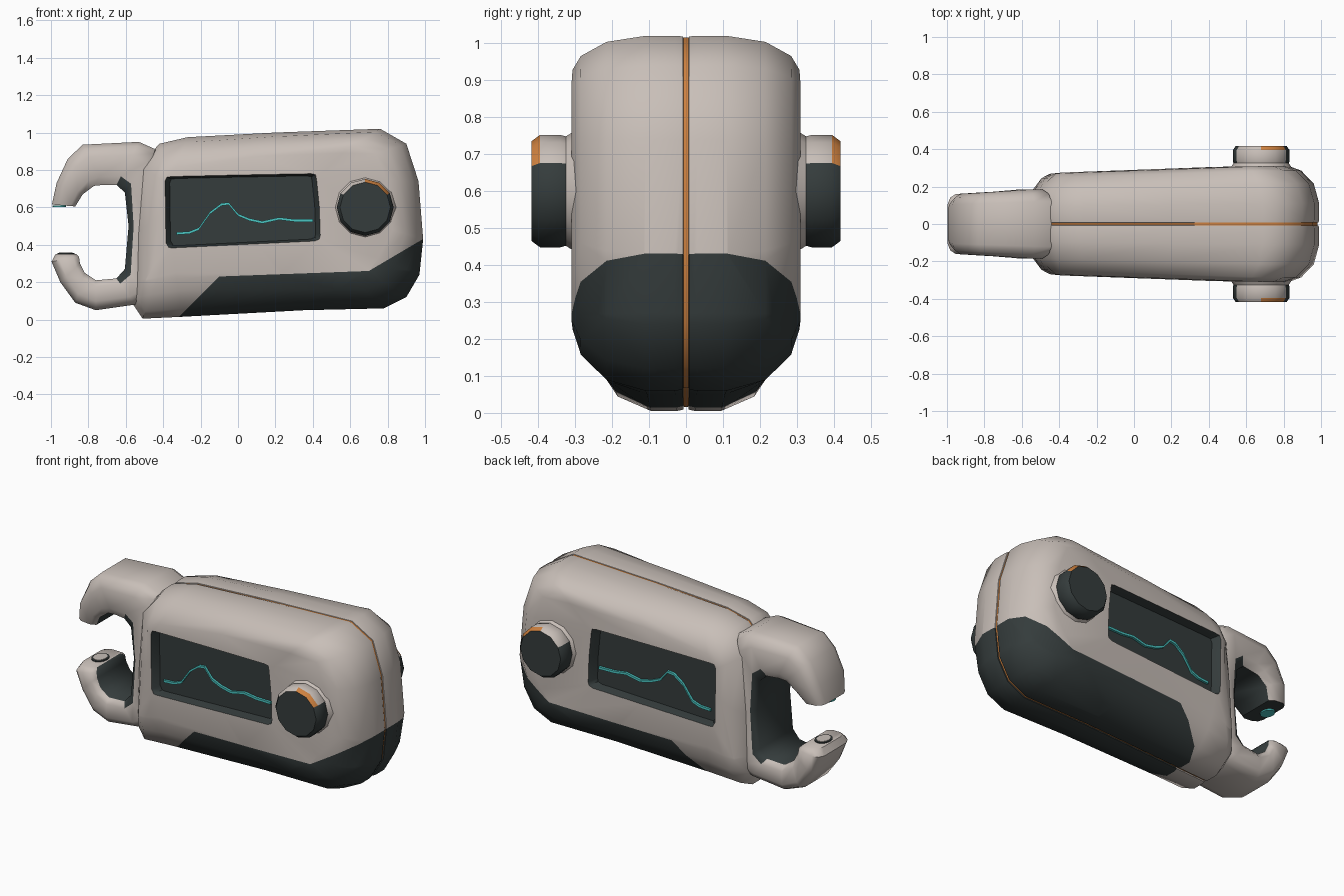
import bpy, bmesh, math
from mathutils import Vector

if "Cube" in bpy.data.objects:
    bpy.data.objects.remove(bpy.data.objects["Cube"])


def material(name, rgb):
    m = bpy.data.materials.new(name)
    m.use_nodes = True
    m.diffuse_color = (*rgb, 1)
    node = next(n for n in m.node_tree.nodes if n.type == 'BSDF_PRINCIPLED')
    node.inputs["Base Color"].default_value = (*rgb, 1)
    node.inputs["Roughness"].default_value = 0.6
    return m


MATS = [material("warm_grey", (0.58, 0.52, 0.48)),
        material("charcoal", (0.035, 0.045, 0.045)),
        material("orange", (0.62, 0.22, 0.05)),
        material("teal", (0.07, 0.56, 0.54))]
GREY, DARK, ORANGE, TEAL = range(4)


def finish(bm, name, angle=45):
    bmesh.ops.recalc_face_normals(bm, faces=bm.faces)
    me = bpy.data.meshes.new(name)
    bm.to_mesh(me)
    bm.free()
    for m in MATS:
        me.materials.append(m)
    me.shade_smooth()
    me.set_sharp_from_angle(angle=math.radians(angle))
    ob = bpy.data.objects.new(name, me)
    bpy.context.collection.objects.link(ob)
    return ob


def loft(bm, rings, paint=lambda row, col, centre: GREY, caps=(GREY, GREY)):
    """Skin closed rings of equal length; paint picks a colour per quad."""
    rows = [[bm.verts.new(p) for p in r] for r in rings]
    n = len(rows[0])
    for i, (a, b) in enumerate(zip(rows, rows[1:])):
        for j in range(n):
            k = (j + 1) % n
            f = bm.faces.new((a[j], a[k], b[k], b[j]))
            f.material_index = paint(i, j, f.calc_center_median())
    for row, c in ((rows[0], caps[0]), (rows[-1], caps[1])):
        bm.faces.new(row).material_index = c


# Side outline of the body and the matching outline of the screen opening
OUTLINE = [Vector(p) for p in (
    (-.56, .08), (-.51, .005), (-.3, .015), (.35, .05), (.78, .06), (.9, .12),
    (.97, .24), (.99, .43), (.965, .74), (.9, .94), (.76, 1.02), (.2, 1.0),
    (-.27, .975), (-.42, .94), (-.53, .82), (-.555, .45))]
SCREEN = [Vector(p) for p in (
    (-.385, .41), (-.37, .385), (-.35, .383), (.1, .405), (.41, .42), (.435, .43),
    (.44, .45), (.435, .6), (.42, .75), (.415, .775), (.39, .78), (0, .773),
    (-.35, .765), (-.38, .762), (-.39, .74), (-.388, .58))]


def taper(x):
    return min(1, 0.86 + 0.117 * (x + 0.5))


def inset_ring(d, y):
    ring = []
    for p, q in zip(OUTLINE, SCREEN):
        gap = (q - p).length
        step = min(d * (1.4 if p.y < 0.25 else 1), 0.8 * gap)
        v = p.lerp(q, step / gap)
        ring.append((v.x, y * taper(v.x), v.y))
    return ring


def screen_ring(scale, y):
    c = Vector((0.025, 0.585))
    pts = [c + (q - c) * scale for q in SCREEN]
    return [(p.x, y * taper(p.x), p.y) for p in pts]


def in_grip(c):
    under = c.z < 0.234 + 0.037 * c.x or c.z < 0.26 + 0.59 * (c.x - 0.7)
    return under and c.z < c.x + 0.33


# Body halves with recessed screens and a dark lower grip
FLOOR = 0.26
for side, label in ((-1, "front"), (1, "back")):
    bm = bmesh.new()
    rings = [inset_ring(d, side * y) for d, y in
             ((.025, .005), (.003, .008), (0, .03), (0, .11), (.03, .215),
              (.10, .285), (.17, .31))]
    rings += [screen_ring(s, side * y) for s, y in ((1, .315), (.985, .305), (.94, FLOOR))]
    loft(bm, rings, lambda i, j, c: DARK if i >= 7 else GREY, (DARK, DARK))
    # Cut the grip boundary into the shell
    for co, no in (((0, 0, .234), (-.037, 0, 1)), ((.7, 0, .26), (-.59, 0, 1)),
                   ((0, 0, .33), (-1, 0, 1))):
        bmesh.ops.bisect_plane(bm, geom=bm.verts[:] + bm.edges[:] + bm.faces[:],
                               plane_co=co, plane_no=no, dist=1e-5)
    for f in bm.faces:
        if in_grip(f.calc_center_median()):
            f.material_index = DARK
    finish(bm, label + "_body_half", 50)

    # Pulse trace standing on the screen floor
    trace = ((-.33, .46), (-.26, .465), (-.21, .485), (-.15, .57), (-.09, .615),
             (-.05, .62), (0, .56), (.06, .535), (.13, .52), (.22, .54), (.3, .53), (.4, .53))
    bm = bmesh.new()
    loft(bm, [[(x, side * y * taper(x), z + h) for y, h in
               ((FLOOR, -.007), (FLOOR + .015, -.007), (FLOOR + .015, .007), (FLOOR, .007))]
              for x, z in trace], lambda i, j, c: TEAL, (TEAL, TEAL))
    finish(bm, label + "_pulse_line")

    # Dial: flared collar, twelve-sided wall, bevelled dark cap, orange mark
    def dial_paint(i, j, c):
        a = math.degrees(math.atan2(c.z - 0.6, c.x - 0.68)) % 360
        if i == 3 and 30 < a < 90:
            return ORANGE
        if i < 1 or 30 < a < 150 and i < 4:
            return GREY
        return DARK

    bm = bmesh.new()
    angles = [math.tau * k / 12 for k in range(12)]
    loft(bm, [[(.68 + r * math.cos(a), side * y, .6 + r * math.sin(a)) for a in angles]
              for r, y in ((.17, .29), (.148, .325), (.152, .34), (.152, .395), (.135, .418))],
         dial_paint, (GREY, DARK))
    finish(bm, label + "_dial", 40)

# Orange seam between the halves
bm = bmesh.new()
loft(bm, [inset_ring(.008, y) for y in (-.007, .007)],
     lambda i, j, c: ORANGE, (ORANGE, ORANGE))
finish(bm, "seam_strip")

# C-shaped clip: outer and inner points swept from upper tip to lower tip
CLIP = [((-.995, .615), (-.87, .605)), ((-.97, .73), (-.83, .67)),
        ((-.91, .86), (-.77, .715)), ((-.83, .935), (-.72, .72)),
        ((-.53, .95), (-.65, .72)), ((-.44, .91), (-.605, .68)),
        ((-.45, .5), (-.585, .5)), ((-.45, .12), (-.605, .27)),
        ((-.55, .08), (-.65, .22)), ((-.76, .05), (-.76, .21)),
        ((-.87, .09), (-.82, .25)), ((-.95, .2), (-.845, .3)),
        ((-.997, .31), (-.85, .335)), ((-.975, .35), (-.865, .35))]
SECTION = [(0, .65), (.1, .88), (.3, 1), (.8, 1), (1, .85)]
bm = bmesh.new()
rings = []
for o, i in CLIP:
    o, i = Vector(o), Vector(i)
    w = 0.16 + 0.025 * min(1, (o.x + 1) / 0.5)
    w *= 0.8 if (o, i) in ((Vector(CLIP[0][0]), Vector(CLIP[0][1])),
                           (Vector(CLIP[-1][0]), Vector(CLIP[-1][1]))) else 1
    half = [(o.lerp(i, s), w * f) for s, f in SECTION]
    rings.append([(p.x, y, p.y) for p, y in half] +
                 [(p.x, -y, p.y) for p, y in reversed(half)])
inner = len(SECTION) - 1
loft(bm, rings, lambda i, j, c: DARK if j == inner or (3 < i < 8 and 3 <= j <= 5) else GREY,
     (DARK, GREY))
finish(bm, "clip", 50)


# Contact pads on the clip tips
def pad(name, x, z, r, colour):
    bm = bmesh.new()
    ring = [(math.cos(math.tau * k / 16), math.sin(math.tau * k / 16)) for k in range(16)]
    loft(bm, [[(x + r * a, 1.3 * r * b, z + h) for a, b in ring] for h in (-.004, .004)],
         lambda i, j, c: colour, (colour, colour))
    finish(bm, name)


pad("upper_contact", -.955, .606, .036, TEAL)
pad("lower_contact_rim", -.92, .351, .045, DARK)
pad("lower_contact", -.92, .354, .036, GREY)
